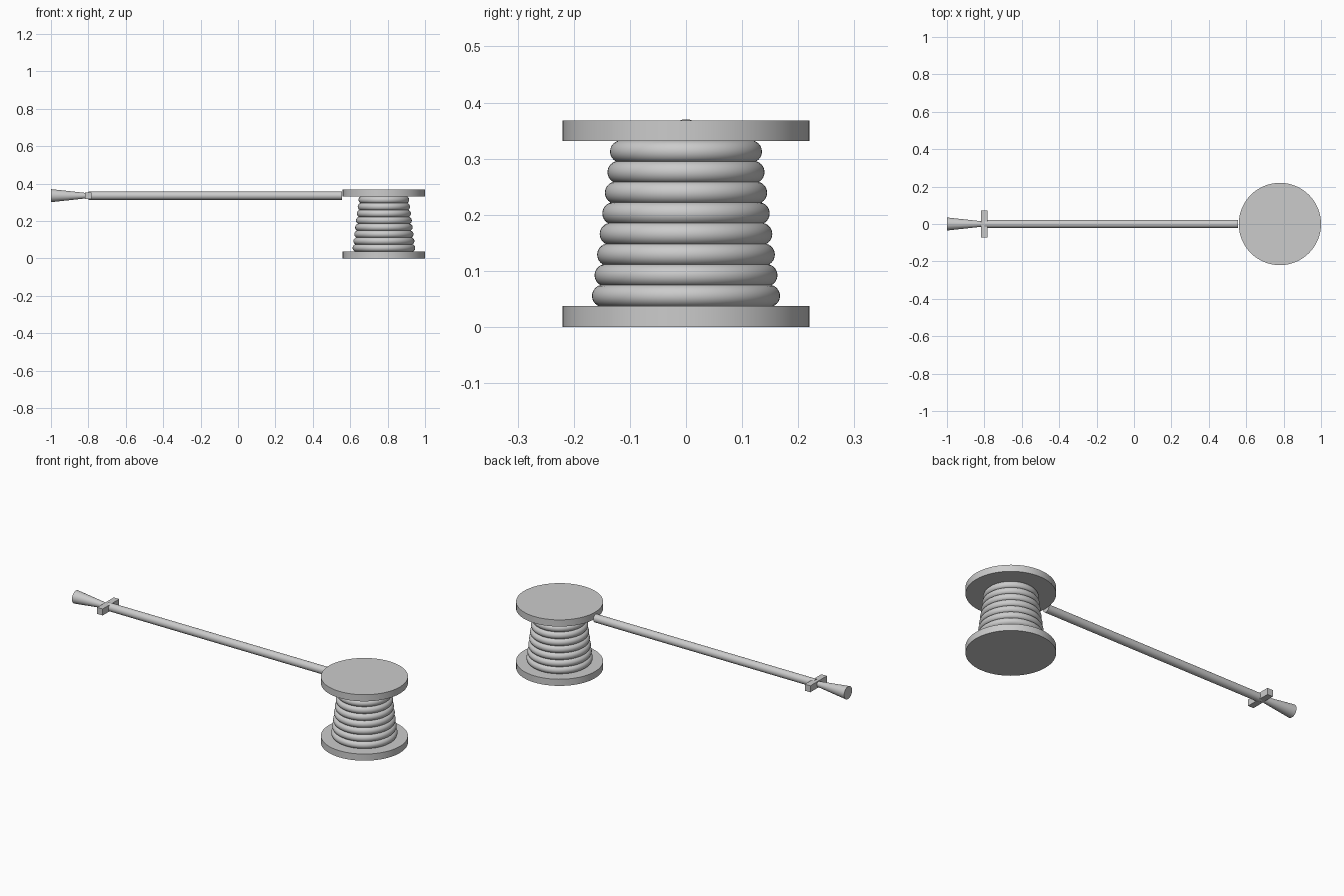
import bpy
import math

cube = bpy.data.objects.get("Cube")
if cube:
    bpy.data.objects.remove(cube, do_unlink=True)

grey = bpy.data.materials.new("plain grey")
grey.use_nodes = True
grey.diffuse_color = (0.6, 0.6, 0.6, 1)
grey.node_tree.nodes["Principled BSDF"].inputs["Base Color"].default_value = (0.6, 0.6, 0.6, 1)

SPOOL_X = 0.78
FLANGE_H = 0.037
HEIGHT = 0.368
ROD_Z = 0.335
COILS = 8


def finish(name):
    """Name, colour and smooth the part just added."""
    obj = bpy.context.object
    obj.name = name
    obj.data.materials.append(grey)
    bpy.ops.object.shade_smooth_by_angle(angle=math.radians(35))
    return obj


def upright(name, r_bottom, r_top, z0, z1):
    bpy.ops.mesh.primitive_cone_add(vertices=64, radius1=r_bottom, radius2=r_top,
                                    depth=z1 - z0, location=(SPOOL_X, 0, (z0 + z1) / 2))
    finish(name)


def along_x(name, r_start, r_end, x0, x1):
    bpy.ops.mesh.primitive_cone_add(vertices=32, radius1=r_start, radius2=r_end,
                                    depth=x1 - x0, location=((x0 + x1) / 2, 0, ROD_Z),
                                    rotation=(0, math.pi / 2, 0))
    finish(name)


# Spool: two flanges and a tapered core
upright("bottom_flange", 0.22, 0.22, 0, FLANGE_H)
upright("top_flange", 0.22, 0.22, HEIGHT - FLANGE_H, HEIGHT)
upright("spool_core", 0.145, 0.113, FLANGE_H, HEIGHT - FLANGE_H)

# Wound coils, shrinking upward
pitch = (HEIGHT - 2 * FLANGE_H) / COILS
tube = 0.02
for i in range(COILS):
    outer = 0.1676 - 0.0046 * i
    bpy.ops.mesh.primitive_torus_add(major_segments=64, minor_segments=24,
                                     major_radius=outer - tube, minor_radius=tube,
                                     location=(SPOOL_X, 0, FLANGE_H + pitch * (i + 0.5)))
    finish(f"coil_{i + 1}")

# Long rod with a flared handle and a crossbar
along_x("rod", 0.022, 0.022, -0.8, 0.557)
along_x("flared_handle", 0.035, 0.013, -1.0, -0.8)
bpy.ops.mesh.primitive_cube_add(size=1, location=(-0.801, 0, ROD_Z))
bpy.context.object.scale = (0.034, 0.146, 0.036)
bpy.ops.object.transform_apply(location=False, rotation=False, scale=True)
finish("crossbar")
